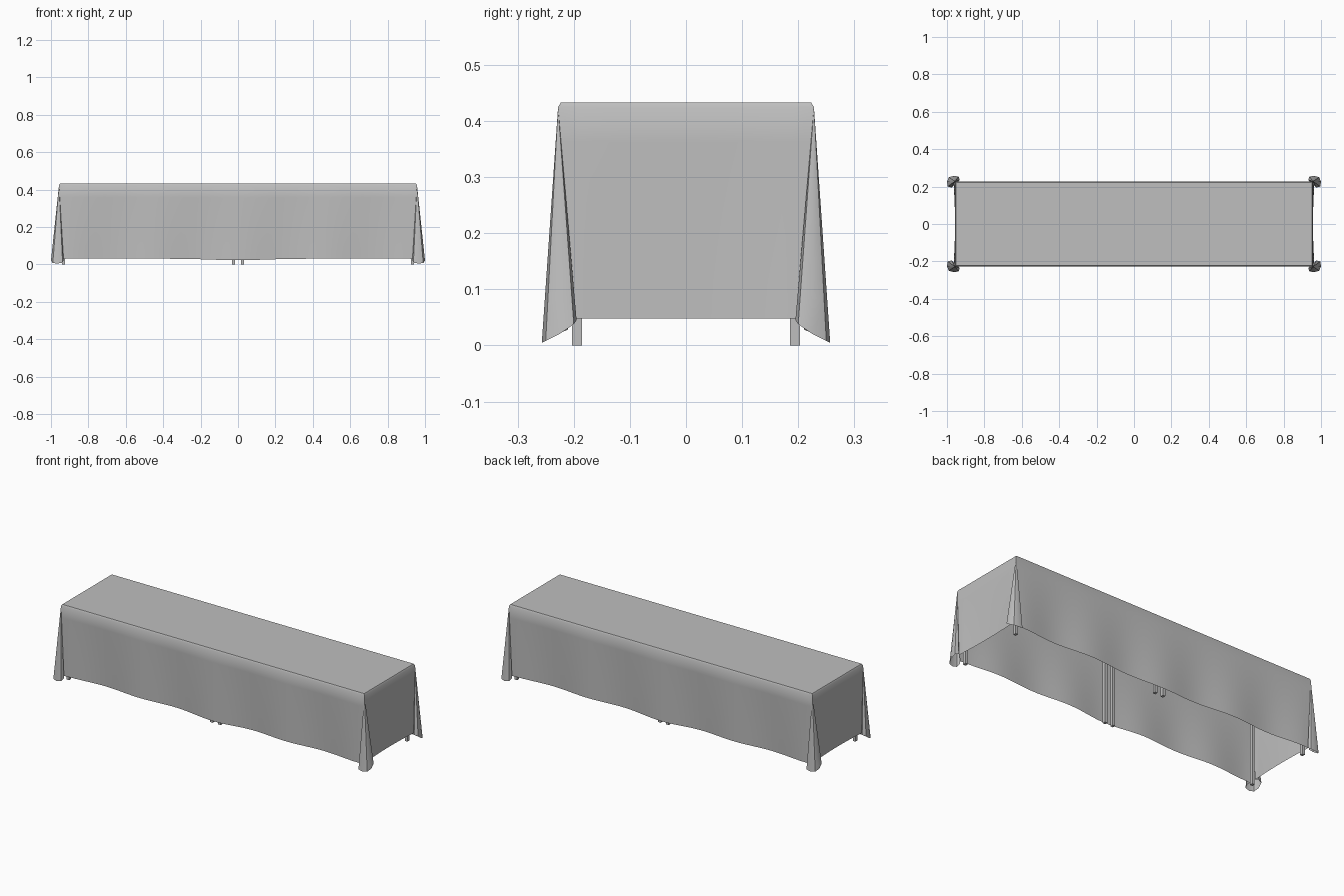
import bpy, bmesh, math
from mathutils import Vector

cube = bpy.data.objects.get("Cube")
if cube:
    bpy.data.objects.remove(cube, do_unlink=True)

grey = bpy.data.materials.new("soft_grey")
grey.use_nodes = True
COLOUR = (0.52, 0.52, 0.52, 1)
grey.diffuse_color = COLOUR
grey.node_tree.nodes["Principled BSDF"].inputs["Base Color"].default_value = COLOUR

HALF_X, HALF_Y, TOP_Z = 0.957, 0.228, 0.433
RIM = 0.005
ROWS = 6


def add_object(name, bm):
    mesh = bpy.data.meshes.new(name)
    bm.to_mesh(mesh)
    bm.free()
    mesh.materials.append(grey)
    obj = bpy.data.objects.new(name, mesh)
    bpy.context.collection.objects.link(obj)
    return obj


def add_box(name, centre, size):
    bm = bmesh.new()
    bmesh.ops.create_cube(bm, size=1)
    bmesh.ops.scale(bm, vec=size, verts=bm.verts)
    bmesh.ops.translate(bm, vec=centre, verts=bm.verts)
    return add_object(name, bm)


# Hem of one quarter of the cloth, each with the rim point it hangs from
columns = []
STEPS = 36
for i in range(STEPS + 1):                      # long side
    x = 0.92 * i / STEPS
    y = 0.218 + 0.008 * math.cos(x * math.tau / 0.46)
    z = 0.031 - 0.008 * math.exp(-(x / 0.2) ** 2)
    columns.append((Vector((x, y, z)), Vector((x, HALF_Y))))
corner_fold = [
    (0.943, 0.225, 0.028), (0.932, 0.236, 0.022), (0.938, 0.254, 0.010),
    (0.965, 0.257, 0.005), (0.990, 0.250, 0.008), (1.000, 0.226, 0.020),
    (0.996, 0.200, 0.038), (0.975, 0.195, 0.045), (0.962, 0.208, 0.047),
]
for p in corner_fold:
    columns.append((Vector(p), Vector((HALF_X, HALF_Y))))
for i in range(11):                             # short end
    y = 0.19 * (1 - i / 10)
    x = 0.957 + 0.006 * (y / 0.19) ** 2
    columns.append((Vector((x, y, 0.048)), Vector((HALF_X, y))))

# Cloth: rim, hanging rows and flat top, mirrored to all four quarters
bm = bmesh.new()
grid = []
for hem, edge in columns:
    rim = Vector((edge.x, edge.y, TOP_Z - 0.008))
    top = Vector((min(edge.x, HALF_X - RIM), min(edge.y, HALF_Y - RIM), TOP_Z))
    points = [top] + [rim.lerp(hem, r / ROWS) for r in range(ROWS + 1)]
    grid.append([bm.verts.new(p) for p in points])
for a, b in zip(grid, grid[1:]):
    for r in range(ROWS + 1):
        bm.faces.new((a[r], a[r + 1], b[r + 1], b[r]))
middle = bm.verts.new((0, 0, TOP_Z))
bm.faces.new([middle] + [column[0] for column in grid])
bmesh.ops.remove_doubles(bm, verts=bm.verts, dist=0.0002)
bmesh.ops.recalc_face_normals(bm, faces=bm.faces)
if max(bm.faces, key=lambda f: f.calc_area()).normal.z < 0:
    bmesh.ops.reverse_faces(bm, faces=bm.faces)
cloth = add_object("tablecloth", bm)
mirror = cloth.modifiers.new("Mirror", "MIRROR")
mirror.use_axis = (True, True, False)
mirror.merge_threshold = 0.0005

bpy.ops.object.select_all(action="DESELECT")
cloth.select_set(True)
bpy.context.view_layer.objects.active = cloth
bpy.ops.object.shade_smooth_by_angle(angle=math.radians(35))

# Two tables standing end to end under the cloth
for side, label in ((-1, "right"), (1, "left")):
    add_box(f"{label}_table_top", (side * 0.477, 0, 0.418), (0.94, 0.44, 0.02))
    for x, place in ((0.025, "inner"), (0.932, "outer")):
        for y, end in ((-0.194, "front"), (0.194, "back")):
            add_box(f"{label}_{place}_{end}_leg", (side * x, y, 0.205),
                    (0.016, 0.018, 0.41))
